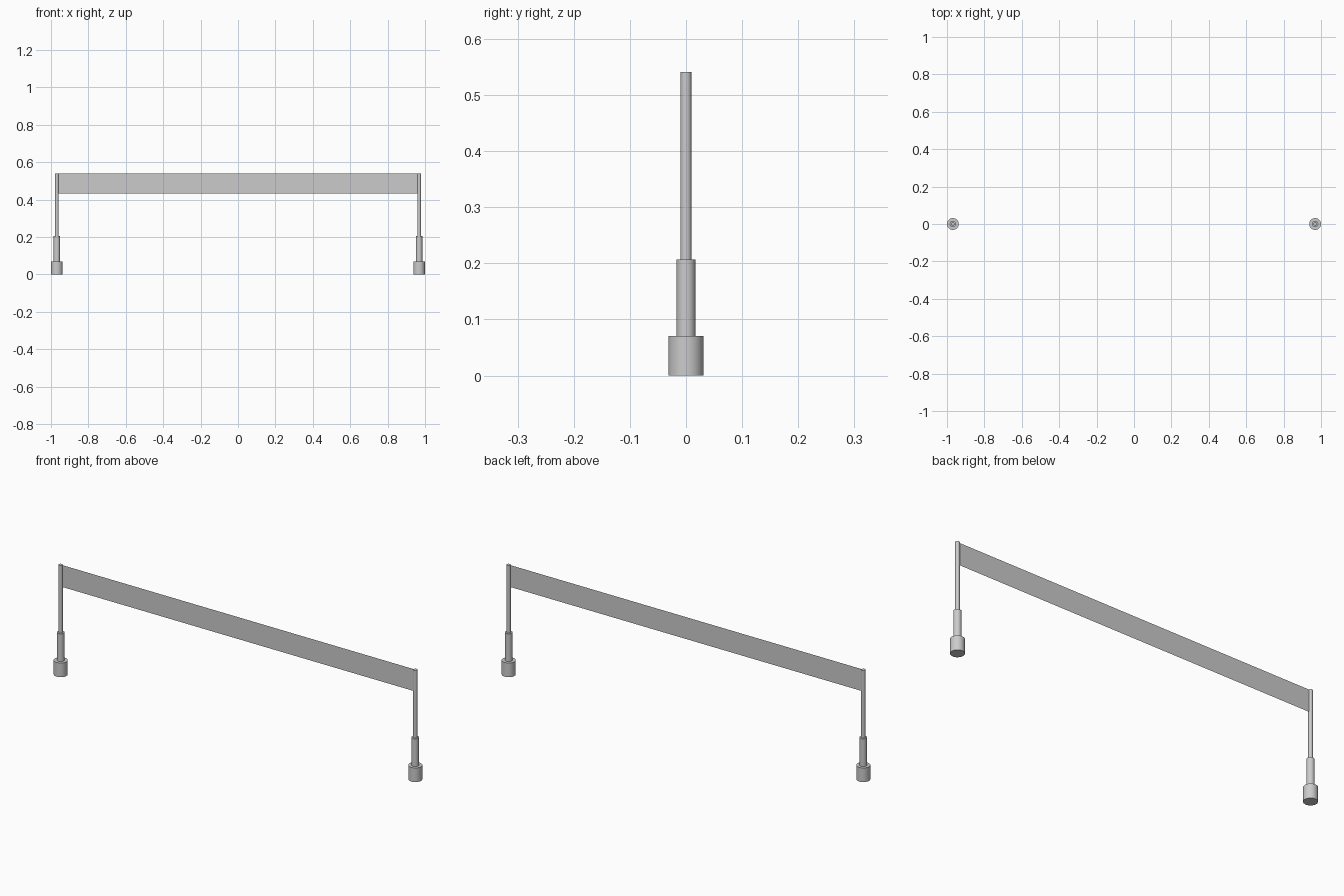
import bpy, math

if "Cube" in bpy.data.objects:
    bpy.data.objects.remove(bpy.data.objects["Cube"])

POST_X = 0.9685
TOP = 0.541


def cylinder(name, x, radius, z0, z1):
    bpy.ops.mesh.primitive_cylinder_add(vertices=32, radius=radius, depth=z1 - z0,
                                        location=(x, 0, (z0 + z1) / 2))
    ob = bpy.context.object
    ob.name = name
    bpy.ops.object.shade_smooth_by_angle(angle=math.radians(30))
    return ob


# Two stepped posts: weighted foot, sleeve and slim pole
for side, x in (("left", -POST_X), ("right", POST_X)):
    cylinder(side + "_foot", x, 0.0315, 0, 0.07)
    cylinder(side + "_sleeve", x, 0.017, 0.07, 0.207)
    cylinder(side + "_pole", x, 0.0098, 0.207, TOP)

# Thin banner sheet stretched between the poles
bottom = 0.433
mesh = bpy.data.meshes.new("banner")
mesh.from_pydata([(-POST_X, 0, bottom), (POST_X, 0, bottom),
                  (POST_X, 0, TOP), (-POST_X, 0, TOP)], [], [(0, 1, 2, 3)])
banner = bpy.data.objects.new("banner", mesh)
bpy.context.collection.objects.link(banner)
